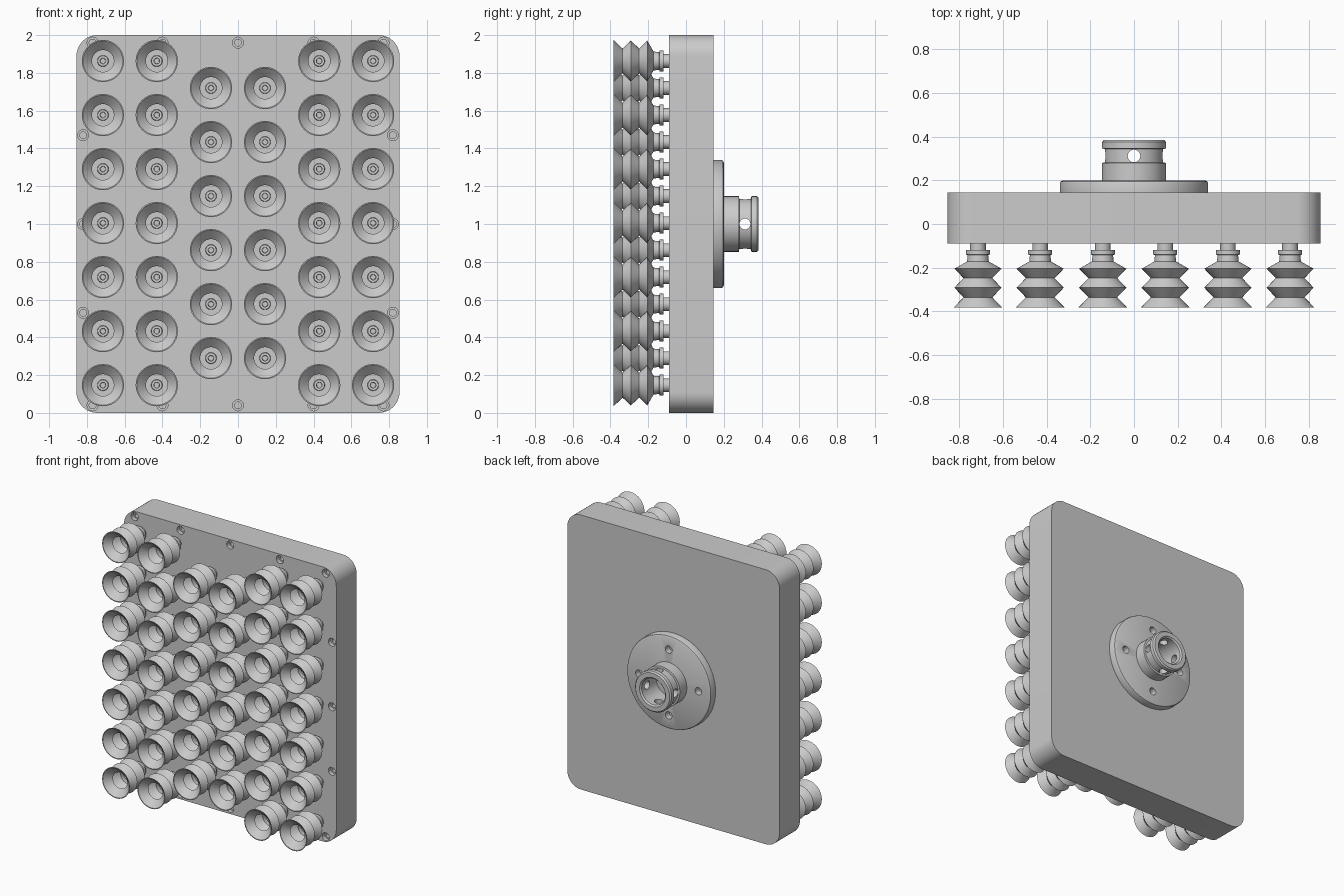
import bpy, bmesh, math
from mathutils import Matrix, Vector

if "Cube" in bpy.data.objects:
    bpy.data.objects.remove(bpy.data.objects["Cube"])

CZ = 1.0  # height of the centre

grey = bpy.data.materials.new("light_grey")
grey.diffuse_color = (0.6, 0.6, 0.6, 1)
grey.use_nodes = True
grey.node_tree.nodes["Principled BSDF"].inputs["Base Color"].default_value = grey.diffuse_color


def finish(name, bm):
    bmesh.ops.recalc_face_normals(bm, faces=bm.faces)
    me = bpy.data.meshes.new(name)
    bm.to_mesh(me)
    bm.free()
    me.materials.append(grey)
    ob = bpy.data.objects.new(name, me)
    bpy.context.collection.objects.link(ob)
    return ob


def smooth(ob, angle=32):
    bpy.ops.object.select_all(action='DESELECT')
    ob.select_set(True)
    bpy.context.view_layer.objects.active = ob
    bpy.ops.object.shade_smooth_by_angle(angle=math.radians(angle))


def add_lathe(bm, profile, matrix, seg=32):
    """Revolve (radius, depth) points about the local y axis; radius 0 ends close it."""
    rings = []
    for r, y in profile:
        if r == 0:
            rings.append([bm.verts.new(matrix @ Vector((0, y, 0)))] * seg)
        else:
            rings.append([bm.verts.new(matrix @ Vector((
                r * math.cos(2 * math.pi * i / seg), y,
                r * math.sin(2 * math.pi * i / seg)))) for i in range(seg)])
    for a, b in zip(rings, rings[1:]):
        for i in range(seg):
            j = (i + 1) % seg
            quad = list(dict.fromkeys((a[i], a[j], b[j], b[i])))
            bm.faces.new(quad)


def rounded_slab(name, hx, hz, radius, y0, y1, seg=10):
    """Rounded rectangle in the xz plane, extruded along y."""
    bm = bmesh.new()
    outline = []
    for k, (sx, sz) in enumerate(((1, 1), (-1, 1), (-1, -1), (1, -1))):
        for i in range(seg + 1):
            a = math.pi / 2 * (k + i / seg)
            outline.append(bm.verts.new((sx * (hx - radius) + radius * math.cos(a), y0,
                                         CZ + sz * (hz - radius) + radius * math.sin(a))))
    face = bm.faces.new(outline)
    ext = bmesh.ops.extrude_face_region(bm, geom=[face])
    moved = [v for v in ext["geom"] if isinstance(v, bmesh.types.BMVert)]
    bmesh.ops.translate(bm, verts=moved, vec=(0, y1 - y0, 0))
    return finish(name, bm)


def cut(ob, name, bm):
    cutter = finish(name, bm)
    cutter.hide_render = True
    cutter.hide_viewport = True
    mod = ob.modifiers.new("holes", 'BOOLEAN')
    mod.object = cutter
    mod.operation = 'DIFFERENCE'
    mod.solver = 'EXACT'


def at(x, z, y=0):
    return Matrix.Translation((x, y, z))


# Body: front housing and back cover meeting at a seam
housing = rounded_slab("front_housing", 0.855, 1.0, 0.11, -0.09, 0.08)
cover = rounded_slab("back_cover", 0.855, 1.0, 0.11, 0.08, 0.145)

# Counterbored screw holes around the front rim
spots = [(x, CZ + s * 0.96) for x in (-0.77, -0.4, 0, 0.4, 0.77) for s in (-1, 1)]
spots += [(s * 0.82, CZ + dz) for s in (-1, 1) for dz in (-0.47, 0, 0.47)]
bm = bmesh.new()
for x, z in spots:
    add_lathe(bm, [(0, -0.12), (0.029, -0.12), (0.029, -0.06), (0.018, -0.06),
                   (0.018, 0.04), (0, 0.04)], at(x, z), 20)
cut(housing, "rim_hole_cutter", bm)

# Bellows suction cups: outer columns of seven, two middle columns of six
bellows = [(0.108, -0.205), (0.066, -0.248), (0.108, -0.292), (0.066, -0.336), (0.112, -0.383)]
inside = [(0.106, -0.383), (0.058, -0.336), (0.1, -0.292), (0.058, -0.248), (0.06, -0.215)]
cup = ([(0.036, -0.085), (0.036, -0.118), (0.055, -0.118), (0.055, -0.14), (0.047, -0.142),
        (0.05, -0.172)] + bellows + inside +
       [(0.03, -0.215), (0.028, -0.235), (0.015, -0.235), (0.013, -0.15), (0, -0.15)])
bm = bmesh.new()
PITCH = 0.286
for s in (-1, 1):
    for x, count in ((0.715, 7), (0.43, 7), (0.143, 6)):
        for i in range(count):
            z = CZ + 0.005 + (i - (count - 1) / 2) * PITCH
            add_lathe(bm, cup, at(s * x, z))
cups = finish("suction_cups", bm)

# Round mounting flange with four screw holes
bm = bmesh.new()
add_lathe(bm, [(0, 0.14), (0.34, 0.14), (0.34, 0.185), (0.336, 0.195), (0.326, 0.2), (0, 0.2)],
          at(0, CZ), 64)
flange = finish("mounting_flange", bm)
bm = bmesh.new()
for k in range(4):
    a = k * math.pi / 2
    add_lathe(bm, [(0, 0.155), (0.027, 0.155), (0.027, 0.23), (0, 0.23)],
              at(0.24 * math.cos(a), CZ + 0.24 * math.sin(a)), 20)
cut(flange, "flange_hole_cutter", bm)

# Hollow connector hub with a groove and cross-drilled holes
bm = bmesh.new()
add_lathe(bm, [(0, 0.195), (0.147, 0.195), (0.147, 0.28), (0.134, 0.282), (0.134, 0.343),
               (0.147, 0.347), (0.147, 0.375), (0.138, 0.385), (0.105, 0.385), (0.095, 0.375),
               (0.095, 0.205), (0, 0.205)], at(0, CZ), 48)
hub = finish("connector_hub", bm)
for name, axis in (("hub_cutter_x", 'Z'), ("hub_cutter_z", 'X')):
    bm = bmesh.new()
    add_lathe(bm, [(0, -0.2), (0.029, -0.2), (0.029, 0.2), (0, 0.2)],
              at(0, CZ, 0.312) @ Matrix.Rotation(math.pi / 2, 4, axis), 20)
    cut(hub, name, bm)

for ob in (housing, cover, cups, flange, hub):
    smooth(ob)
